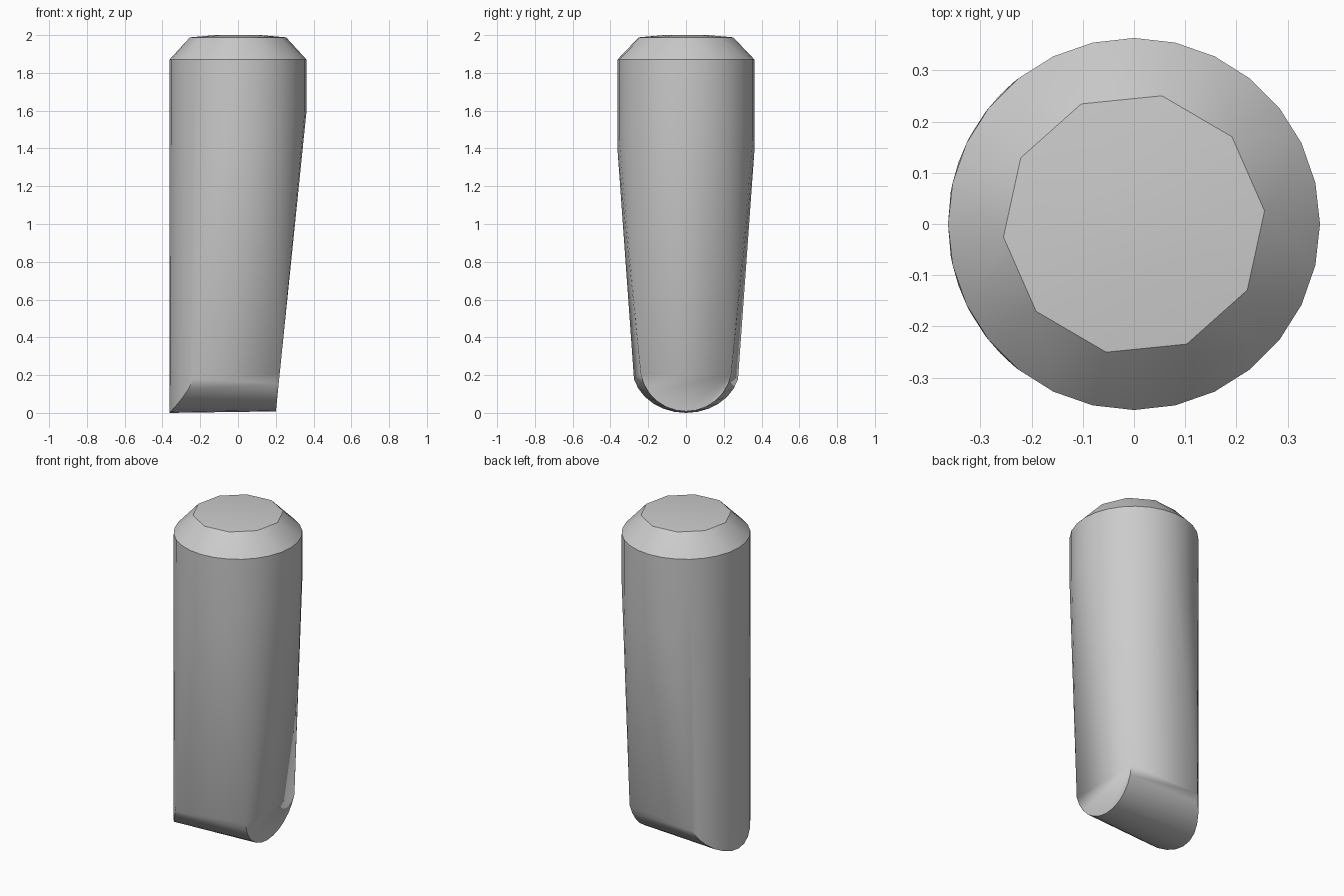
import bpy, bmesh, math

cube = bpy.data.objects.get("Cube")
if cube:
    bpy.data.objects.remove(cube)

R = 0.363        # shaft radius
SIDES = 28
ARC = 12

mat = bpy.data.materials.new("light grey")
mat.use_nodes = True
grey = (0.6, 0.6, 0.6, 1)
mat.diffuse_color = grey
mat.node_tree.nodes["Principled BSDF"].inputs["Base Color"].default_value = grey


def ring(r, z, n, turn=0.0):
    """Points of a level circle."""
    return [(r * math.cos(turn + math.tau * i / n), r * math.sin(turn + math.tau * i / n), z)
            for i in range(n)]


def cradle(half_width, depth, limit, lift, x_at):
    """Rounded underside: an arc across y, placed along x by a rule."""
    pts = []
    for i in range(ARC + 1):
        t = math.radians(limit) * (2 * i / ARC - 1)
        y = half_width * math.sin(t)
        z = lift + depth * (1 - math.cos(t))
        pts.append((x_at(y, z), y, z))
    return pts


# domed top facet and chamfer
points = ring(0.12, 2.0, 10, 0.1) + ring(0.256, 1.988, 10, 0.1)
points += ring(R, 1.87, SIDES)

# lower limit of the round shaft, higher on the tapered side
points += [(x, y, z + 0.2 * max(0, x / R)) for x, y, z in ring(R, 1.4, SIDES)]

# rounded foot: one end follows the shaft, the other is a slanted flat
points += cradle(0.285, 0.24, 75, 0.0, lambda y, z: -math.sqrt(R * R - y * y))
points += cradle(0.243, 0.24, 80, 0.008, lambda y, z: 0.2 + 0.1 * z)

# skin everything as one convex solid
bm = bmesh.new()
for p in points:
    bm.verts.new(p)
hull = bmesh.ops.convex_hull(bm, input=bm.verts[:])
loose = {v for v in hull["geom_interior"] + hull["geom_unused"]
         if isinstance(v, bmesh.types.BMVert)}
bmesh.ops.delete(bm, geom=list(loose), context='VERTS')
bmesh.ops.dissolve_limit(bm, angle_limit=math.radians(0.5), verts=bm.verts[:], edges=bm.edges[:])
bmesh.ops.recalc_face_normals(bm, faces=bm.faces[:])

mesh = bpy.data.meshes.new("tapered_peg")
bm.to_mesh(mesh)
bm.free()
mesh.materials.append(mat)
peg = bpy.data.objects.new("tapered_peg", mesh)
bpy.context.collection.objects.link(peg)

bpy.ops.object.select_all(action='DESELECT')
peg.select_set(True)
bpy.context.view_layer.objects.active = peg
bpy.ops.object.shade_smooth_by_angle(angle=math.radians(32))
